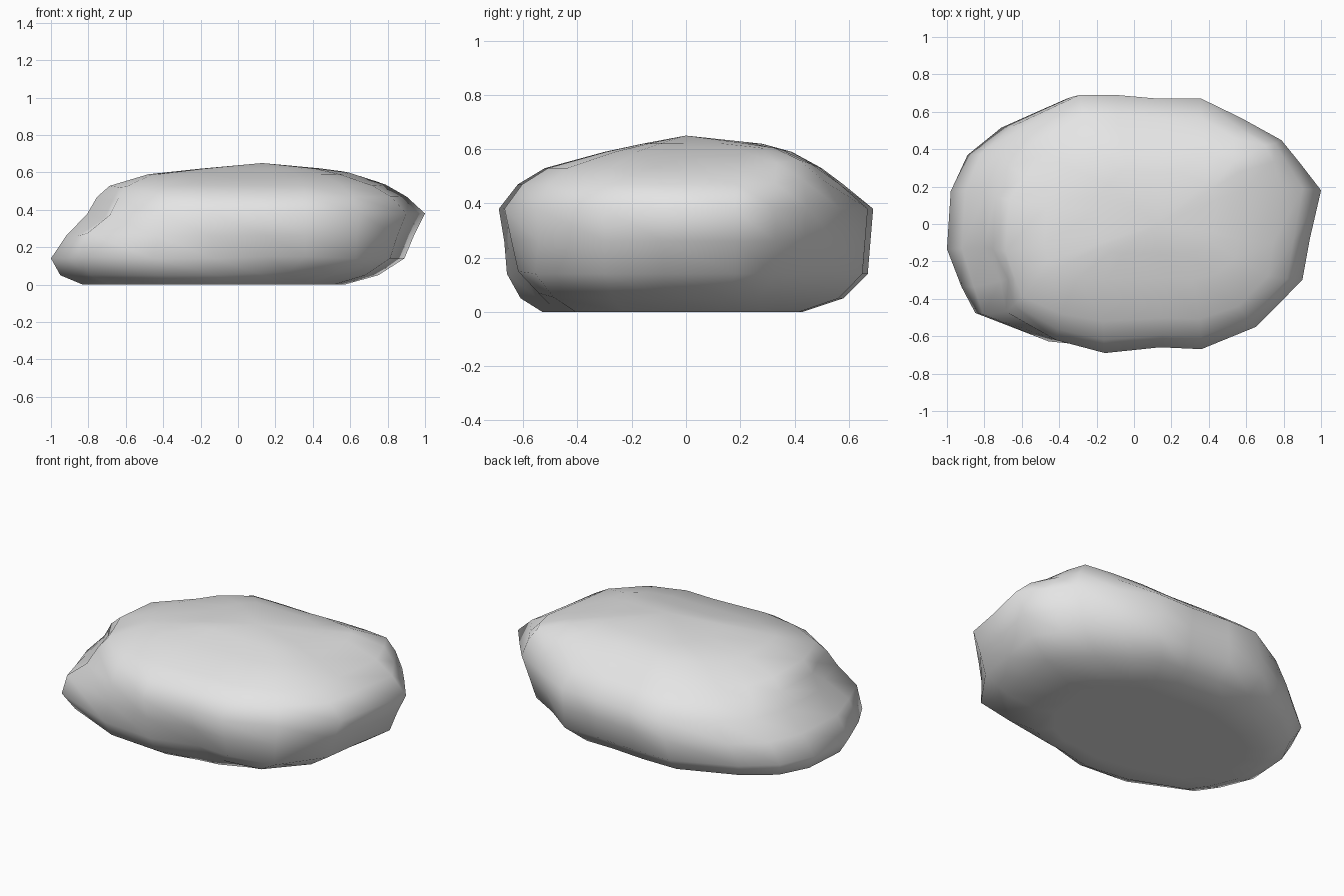
import bpy
import bmesh
import math
from mathutils import Vector

cube = bpy.data.objects.get("Cube")
if cube:
    bpy.data.objects.remove(cube, do_unlink=True)

# Widest outline of the boulder, seen from above
OUTLINE = [(1, .18), (.94, -.08), (.9, -.3), (.65, -.55), (.36, -.67),
           (.14, -.66), (-.13, -.69), (-.44, -.62), (-.83, -.48),
           (-.92, -.34), (-1, -.13), (-.98, .18), (-.89, .38), (-.71, .53),
           (-.36, .69), (-.12, .69), (.13, .67), (.36, .67), (.57, .56),
           (.78, .44), (.88, .33)]

# Height, then the reach of each ring to left, right, front and back
RINGS = [(0, .72, .46, .43, .34), (0, .83, .57, .53, .43),
         (.05, .95, .75, .61, .58), (.14, 1, .89, .66, .67),
         (.26, .92, .94, .67, .68), (.38, .81, 1, .69, .69),
         (.47, .76, .9, .62, .58), (.53, .69, .78, .52, .5),
         (.59, .48, .58, .3, .39), (.62, .2, .44, .16, .28)]
PEAK = Vector((.13, 0, .65))

# Centre, push and width of each hollow and bulge
SWELLS = [((-.73, -.34, .41), (.05, .04, -.03), .14),    # front right hollow
          ((-.78, -.45, .23), (-.04, -.02, .02), .12),   # low corner below it
          ((.62, .36, .54), (.06, .06, .03), .17),       # back left shoulder
          ((-.58, .3, .54), (.03, -.02, -.04), .17),     # back right shoulder
          ((.25, -.57, .05), (0, .05, .02), .18),        # front undercut
          ((.66, -.46, .1), (.04, -.04, 0), .14),        # front left corner
          ((-.45, -.57, .07), (-.02, -.04, 0), .16),     # front right foot
          ((.56, .46, .06), (-.03, -.03, .01), .15)]     # back left undercut


def spread(part, reach, full, square):
    """Scale one coordinate to its reach, fuller at the corners if square."""
    power = max(reach / full, .6) if square else 1
    return math.copysign((abs(part) / full) ** power * reach, part)


def place(x, y, ring):
    """Fit one outline point to a ring, then apply the swells."""
    z, left, right, front, back = ring
    square = z > .1 and (x > 0 or y < 0)
    point = Vector((spread(x, right if x > 0 else left, 1, square),
                    spread(y, back if y > 0 else front, .69, square), z))
    move = Vector()
    for centre, push, width in SWELLS:
        away = (point - Vector(centre)).length / width
        move += Vector(push) * math.exp(-away ** 2)
    if z == 0:
        move.z = 0
    return point + move


# Stack the rings into one closed body
bm = bmesh.new()
loops = [[bm.verts.new(place(x, y, ring)) for x, y in OUTLINE] for ring in RINGS]
count = len(OUTLINE)
for low, high in zip(loops, loops[1:]):
    for i in range(count):
        j = (i + 1) % count
        bm.faces.new((low[i], low[j], high[j], high[i]))

# Flat underside and crown
bm.faces.new(loops[0])
peak = bm.verts.new(PEAK)
for i in range(count):
    bm.faces.new((loops[-1][i], loops[-1][(i + 1) % count], peak))
bmesh.ops.recalc_face_normals(bm, faces=bm.faces)
for face in bm.faces:
    face.smooth = True

mesh = bpy.data.meshes.new("boulder")
bm.to_mesh(mesh)
bm.free()
boulder = bpy.data.objects.new("boulder", mesh)
bpy.context.collection.objects.link(boulder)

# Plain grey stone
stone = bpy.data.materials.new("grey stone")
stone.use_nodes = True
colour = (.78, .78, .78, 1)
stone.diffuse_color = colour
stone.node_tree.nodes["Principled BSDF"].inputs["Base Color"].default_value = colour
mesh.materials.append(stone)
